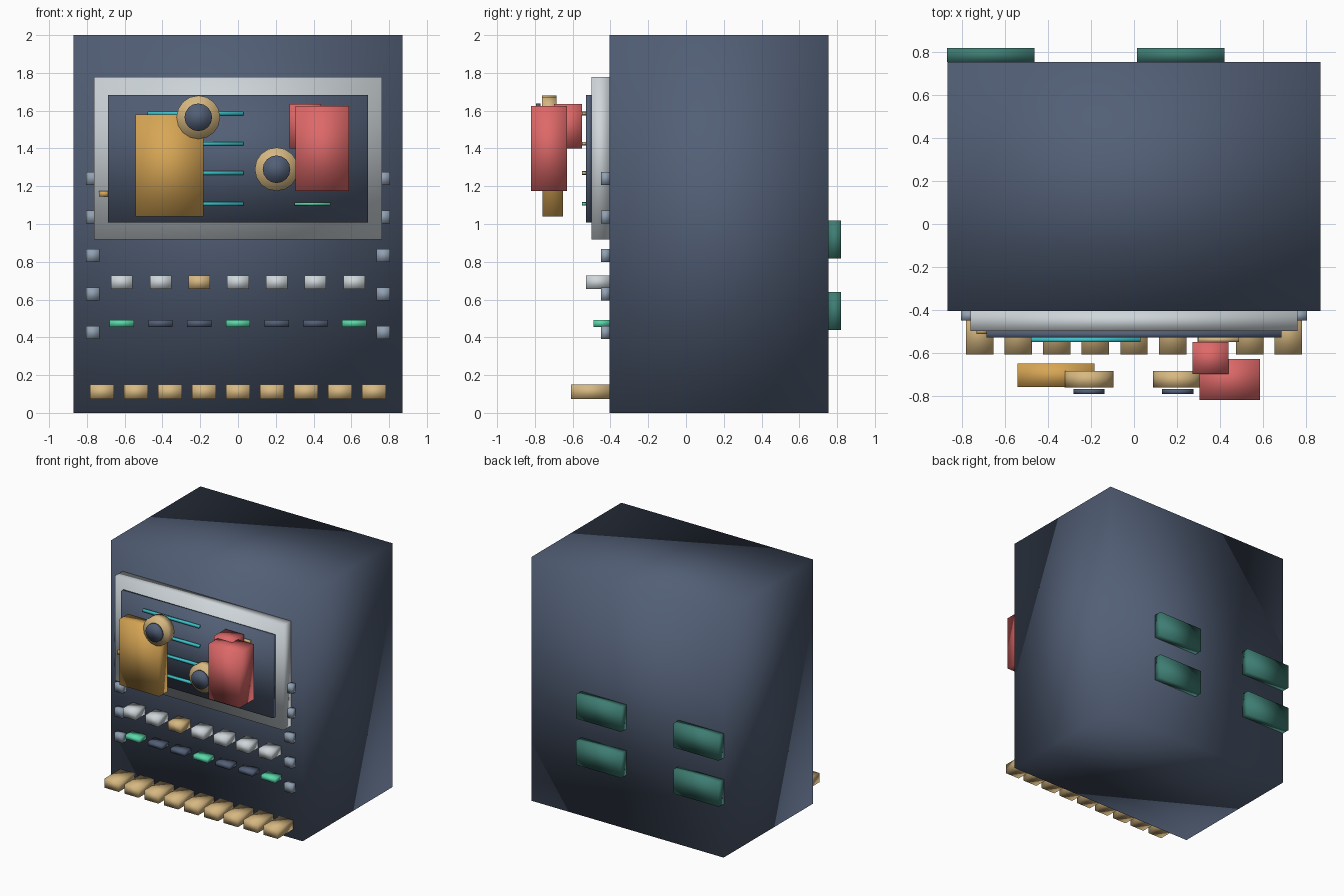
import bpy, bmesh
from math import pi
from mathutils import Matrix, Vector

old = bpy.data.objects.get("Cube")
if old:
    bpy.data.objects.remove(old, do_unlink=True)


def material(name, r, g, b):
    m = bpy.data.materials.new(name)
    m.use_nodes = True
    m.diffuse_color = (r, g, b, 1)
    m.node_tree.nodes["Principled BSDF"].inputs["Base Color"].default_value = (r, g, b, 1)
    return m


navy = material("navy", 0.084, 0.114, 0.181)
silver = material("silver", 0.62, 0.67, 0.70)
steel = material("steel_blue", 0.28, 0.35, 0.44)
tan = material("tan", 0.68, 0.48, 0.22)
amber = material("amber", 0.68, 0.38, 0.09)
red = material("coral_red", 0.73, 0.14, 0.14)
cyan = material("cyan", 0.05, 0.55, 0.61)
mint = material("mint", 0.10, 0.68, 0.40)
green = material("dark_green", 0.048, 0.205, 0.17)


def finish(name, bm, mat):
    # Soft shading over every edge, as on the whole cabinet
    for f in bm.faces:
        f.smooth = True
    mesh = bpy.data.meshes.new(name)
    bm.to_mesh(mesh)
    bm.free()
    mesh.materials.append(mat)
    obj = bpy.data.objects.new(name, mesh)
    bpy.context.collection.objects.link(obj)
    return obj


def box(name, mat, x, y, z):
    """Box from (min, max) pairs along each axis."""
    bm = bmesh.new()
    size = Vector((x[1] - x[0], y[1] - y[0], z[1] - z[0]))
    mid = Vector((x[0] + x[1], y[0] + y[1], z[0] + z[1])) / 2
    bmesh.ops.create_cube(bm, size=1, matrix=Matrix.Translation(mid) @ Matrix.Diagonal(size).to_4x4())
    return finish(name, bm, mat)


def disc(name, mat, x, z, radius, y):
    """Cylinder with its axis along y."""
    bm = bmesh.new()
    place = Matrix.Translation((x, (y[0] + y[1]) / 2, z)) @ Matrix.Rotation(pi / 2, 4, 'X')
    bmesh.ops.create_cone(bm, cap_ends=True, segments=16, radius1=radius, radius2=radius,
                          depth=y[1] - y[0], matrix=place)
    return finish(name, bm, mat)


def around(c, half):
    return (c - half, c + half)


FRONT = -0.405
BACK = 0.755

# Cabinet, display frame and screen
box("cabinet", navy, (-0.87, 0.87), (FRONT, BACK), (0, 2))
box("display_frame", silver, (-0.763, 0.763), (-0.5, FRONT), (0.917, 1.777))
box("screen", navy, (-0.688, 0.688), (-0.53, -0.5), (1.007, 1.683))
box("frame_tab", amber, (-0.735, -0.68), (-0.512, -0.49), (1.145, 1.175))

# Screen lines, long on the left and short on the right
for i, z in enumerate((1.585, 1.425, 1.27, 1.107)):
    box(f"screen_line_{i}", cyan, (-0.48, 0.03), (-0.55, -0.53), around(z, 0.01))
    box(f"screen_mark_{i}", mint if i == 3 else tan, (0.3, 0.49), (-0.55, -0.53), around(z, 0.008))

# Panels standing off the screen
box("amber_panel", amber, (-0.542, -0.183), (-0.76, -0.65), (1.04, 1.58))
box("red_panel_large", red, (0.305, 0.588), (-0.82, -0.63), (1.175, 1.625))
box("red_panel_small", red, (0.272, 0.44), (-0.70, -0.55), (1.40, 1.635))

# Two dials with dark hubs
for side, x, z in (("right", -0.21, 1.565), ("left", 0.204, 1.29)):
    disc(f"dial_{side}", tan, x, z, 0.115, (-0.762, -0.686))
    disc(f"dial_hub_{side}", navy, x, z, 0.073, (-0.793, -0.77))

# Bolts down both sides of the front
for i in range(5):
    for side, x in (("right", -0.77), ("left", 0.77)):
        box(f"bolt_{side}_{i}", steel, around(x, 0.036), (-0.45, FRONT), around(0.425 + 0.204 * i, 0.035))

# Push buttons above indicator lamps
for i in range(7):
    x = (i - 3) * 0.205
    box(f"button_{i}", tan if i == 2 else silver, around(x, 0.057), (-0.53, FRONT), around(0.692, 0.035))
    box(f"lamp_{i}", mint if i % 3 == 0 else navy, around(x, 0.064), (-0.49, FRONT), around(0.474, 0.018))

# Row of keys along the bottom
for i in range(9):
    box(f"key_{i}", tan, around((i - 4) * 0.18, 0.064), (-0.608, FRONT), around(0.112, 0.038))

# Vent blocks on the back
for i, x in enumerate((-0.667, 0.217)):
    for j, z in enumerate((0.54, 0.918)):
        box(f"back_vent_{i}_{j}", green, around(x, 0.204), (BACK, 0.82), around(z, 0.1))
